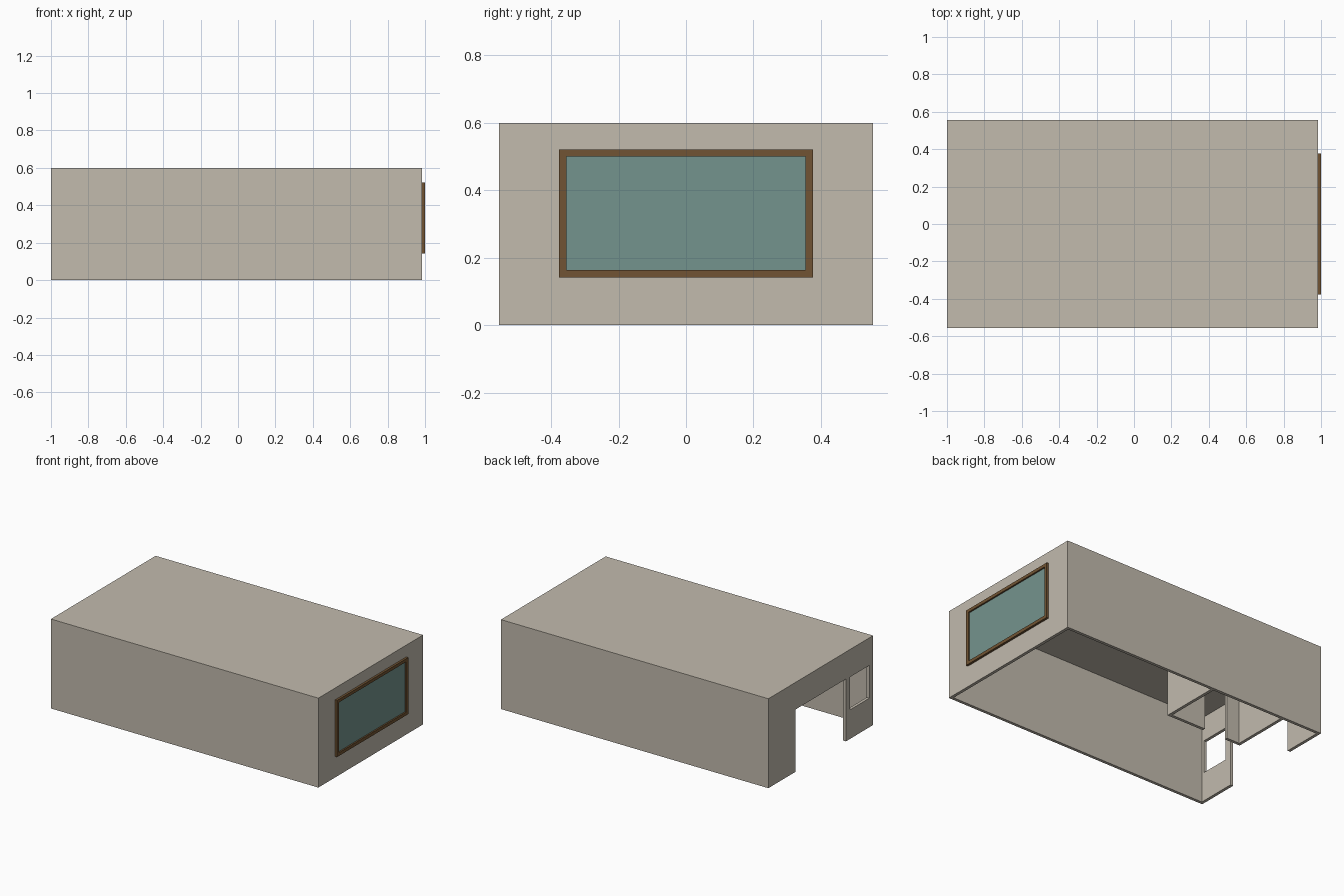
import bpy, bmesh
from mathutils import Vector

if "Cube" in bpy.data.objects:
    bpy.data.objects.remove(bpy.data.objects["Cube"])


def material(name, rgb):
    m = bpy.data.materials.new(name)
    m.diffuse_color = (*rgb, 1)
    m.use_nodes = True
    m.node_tree.nodes["Principled BSDF"].inputs["Base Color"].default_value = m.diffuse_color
    return m


PLASTER = material("beige_plaster", (0.54, 0.495, 0.42))
WOOD = material("brown_wood", (0.165, 0.088, 0.033))
GLASS = material("teal_glass", (0.175, 0.295, 0.268))

T = 0.02                                  # wall thickness
X0, X1, Y, H = -1.0, 0.985, 0.555, 0.6    # outer shell
DOOR_H = 0.418
AXES = {"x": (Vector((1, 0, 0)), Vector((0, 1, 0)), Vector((0, 0, 1))),
        "y": (Vector((0, 1, 0)), Vector((1, 0, 0)), Vector((0, 0, 1))),
        "z": (Vector((0, 0, 1)), Vector((1, 0, 0)), Vector((0, 1, 0)))}


def panel(name, axis, at, depth, u, v, mat, holes=()):
    """Flat slab from `at` to `at + depth` along axis, with rectangular holes (u0, u1, v0, v1)."""
    n, du, dv = AXES[axis]
    us = sorted({*u, *(k for h in holes for k in h[:2])})
    vs = sorted({*v, *(k for h in holes for k in h[2:])})
    bm = bmesh.new()
    grid = {(a, b): bm.verts.new(n * at + du * a + dv * b) for a in us for b in vs}
    for a, a2 in zip(us, us[1:]):
        for b, b2 in zip(vs, vs[1:]):
            cu, cv = (a + a2) / 2, (b + b2) / 2
            if any(h[0] < cu < h[1] and h[2] < cv < h[3] for h in holes):
                continue
            bm.faces.new([grid[a, b], grid[a2, b], grid[a2, b2], grid[a, b2]])
    ext = bmesh.ops.extrude_face_region(bm, geom=bm.faces[:])
    verts = [g for g in ext["geom"] if isinstance(g, bmesh.types.BMVert)]
    bmesh.ops.translate(bm, verts=verts, vec=n * depth)
    bmesh.ops.recalc_face_normals(bm, faces=bm.faces[:])
    me = bpy.data.meshes.new(name)
    bm.to_mesh(me)
    bm.free()
    me.materials.append(mat)
    ob = bpy.data.objects.new(name, me)
    bpy.context.collection.objects.link(ob)
    return ob


# Outer shell, open underneath
panel("roof", "z", H - T, T, (X0, X1), (-Y, Y), PLASTER)
panel("front_wall", "y", -Y, T, (X0, X1), (0, H - T), PLASTER)
panel("back_wall", "y", Y - T, T, (X0, X1), (0, H - T), PLASTER)

# Entrance end with a wide doorway and a small window opening
panel("entrance_wall", "x", X0, T, (-Y + T, Y - T), (0, H - T), PLASTER,
      [(-0.267, 0.267, 0, DOOR_H), (-0.515, -0.312, 0.195, 0.415)])

# Far end with the large window
WIN = (-0.355, 0.355, 0.163, 0.5)
panel("window_wall", "x", X1 - T, T, (-Y + T, Y - T), (0, H - T), PLASTER, [WIN])
panel("window_frame", "x", X1, 0.015, (-0.377, 0.377), (0.141, 0.521), WOOD, [WIN])
panel("window_glass", "x", X1 - 0.002, 0.007, WIN[:2], WIN[2:], GLASS)

# Small inner room against the back wall
RX0, RX1, RY = -0.719, -0.154, 0.129
panel("inner_room_front", "y", RY, T, (RX0, RX1), (0, H - T), PLASTER,
      [(-0.603, -0.43, 0, DOOR_H)])
for name, x in (("inner_room_left", RX0), ("inner_room_right", RX1 - T)):
    panel(name, "x", x, T, (RY + T, Y - T), (0, H - T), PLASTER)
